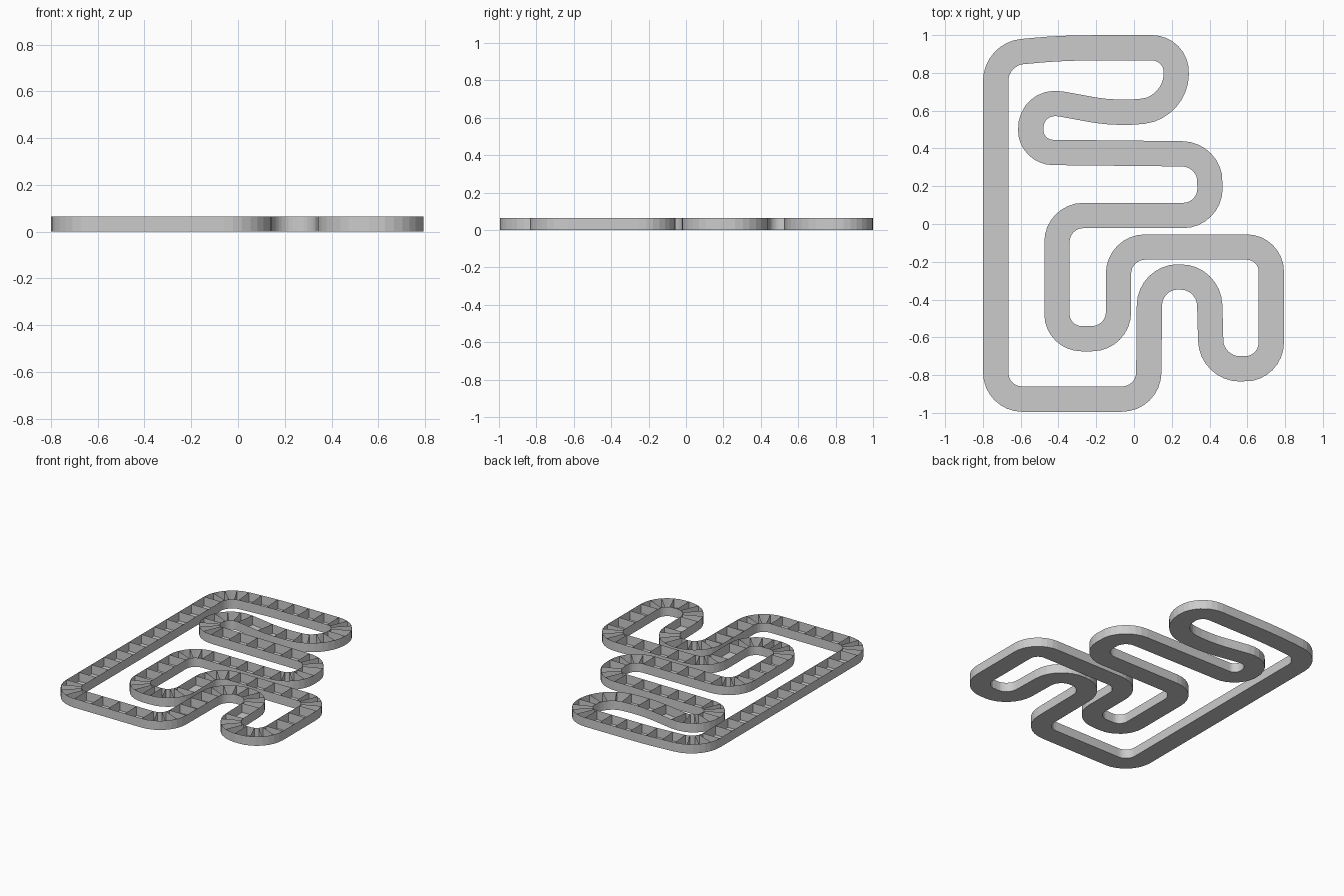
import bpy
import bmesh
from mathutils import Vector

cube = bpy.data.objects.get("Cube")
if cube:
    bpy.data.objects.remove(cube)

HALF_WIDTH = 0.067
HEIGHT = 0.065
CELL = 0.14        # divider spacing on straight runs
BEND_STEPS = 8     # facets per bend, a divider on every second one

# Bends of the closed loop: x, y, distance at which rounding starts
BENDS = [
    (-.732, .90, .14), (-.38, .932, .12), (.225, .933, .13), (.222, .62, .17),
    (-.08, .58, .13), (-.55, .665, .165), (-.545, .38, .115), (.405, .37, .15),
    (.40, .045, .14), (-.408, .045, .14), (-.408, -.607, .13), (-.082, -.607, .14),
    (-.082, -.122, .14), (.727, -.122, .13), (.727, -.767, .14), (.41, -.767, .15),
    (.397, -.28, .15), (.083, -.28, .15), (.077, -.927, .14), (-.732, -.927, .14),
]


def centreline():
    """Return (point, tangent, has_divider) samples around the loop."""
    samples = []
    corners = [(Vector((x, y, 0)), d) for x, y, d in BENDS]
    count = len(corners)
    for i, (c, d) in enumerate(corners):
        before = corners[i - 1][0]
        after, after_d = corners[(i + 1) % count]
        dir_in, dir_out = (c - before).normalized(), (after - c).normalized()
        a, b = c - dir_in * d, c + dir_out * d
        h1, h2 = a.lerp(c, 0.55), b.lerp(c, 0.55)
        # nearly straight bends need fewer facets
        steps = BEND_STEPS if dir_in.angle(dir_out) > 0.6 else 4
        for s in range(steps + 1):
            t = s / steps
            u = 1 - t
            p = a * u**3 + h1 * (3 * u * u * t) + h2 * (3 * u * t * t) + b * t**3
            tangent = (h1 - a) * u * u + (h2 - h1) * (2 * u * t) + (b - h2) * t * t
            samples.append((p, tangent.normalized(), s % 2 == 0))
        # straight run to the next bend
        end = after - dir_out * after_d
        run = (end - b).length
        cells = max(1, round(run / CELL))
        if run < 0.04:
            samples.pop()
        for s in range(1, cells):
            samples.append((b.lerp(end, s / cells), dir_out, True))
    return samples


def make_object(name, bm, material):
    mesh = bpy.data.meshes.new(name)
    bm.to_mesh(mesh)
    bm.free()
    mesh.materials.append(material)
    obj = bpy.data.objects.new(name, mesh)
    bpy.context.collection.objects.link(obj)
    return obj


grey = bpy.data.materials.new("light grey")
grey.use_nodes = True
colour = (0.6, 0.6, 0.6, 1)
grey.diffuse_color = colour
grey.node_tree.nodes["Principled BSDF"].inputs["Base Color"].default_value = colour

# Cross-section corners: left rim, left floor, right floor, right rim
channel, dividers = bmesh.new(), bmesh.new()
up = Vector((0, 0, HEIGHT))
rings = []
for p, tangent, has_divider in centreline():
    side = Vector((-tangent.y, tangent.x, 0)) * HALF_WIDTH
    section = [p + side + up, p + side, p - side, p - side + up]
    rings.append([channel.verts.new(v) for v in section])
    if has_divider:
        dividers.faces.new([dividers.verts.new(v) for v in section])

# Open-topped channel: two walls and a floor
for i, ring in enumerate(rings):
    following = rings[(i + 1) % len(rings)]
    for k in range(3):
        channel.faces.new((ring[k], ring[k + 1], following[k + 1], following[k]))

# Turn the floor to face down and the walls to face outward
channel.normal_update()
floor = next(f for f in channel.faces if abs(f.normal.z) > 0.5)
if floor.normal.z > 0:
    bmesh.ops.reverse_faces(channel, faces=channel.faces[:])

make_object("channel", channel, grey)
make_object("cross_dividers", dividers, grey)
